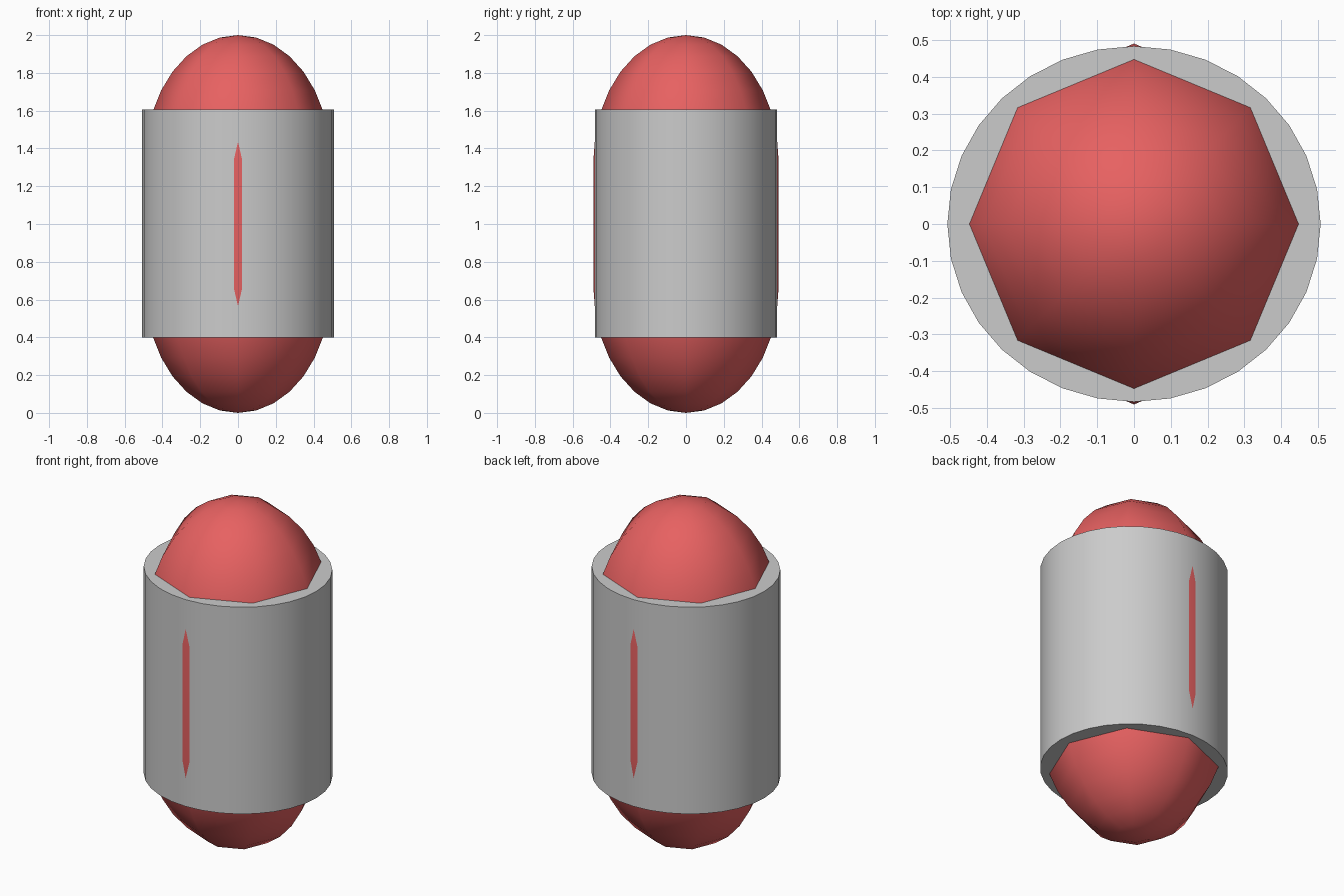
import bpy, bmesh
from math import sin, cos, pi
from mathutils import Matrix

if "Cube" in bpy.data.objects:
    bpy.data.objects.remove(bpy.data.objects["Cube"])

SIDES, RINGS = 8, 8           # low-poly capsule resolution
RADIUS, DOME, HALF = 0.49, 0.66, 0.34


def make_object(name, bm):
    bmesh.ops.recalc_face_normals(bm, faces=bm.faces)
    mesh = bpy.data.meshes.new(name)
    bm.to_mesh(mesh)
    bm.free()
    obj = bpy.data.objects.new(name, mesh)
    bpy.context.collection.objects.link(obj)
    return obj


# Capsule core: elliptical dome profile spun into eight sides
upper = [(RADIUS * cos(i * pi / 2 / RINGS), HALF + DOME * sin(i * pi / 2 / RINGS))
         for i in range(RINGS)] + [(0, HALF + DOME)]
profile = [(r, -z) for r, z in reversed(upper)] + upper
bm = bmesh.new()
verts = [bm.verts.new((r, 0, 1 + z)) for r, z in profile]
edges = [bm.edges.new(pair) for pair in zip(verts, verts[1:])]
bmesh.ops.spin(bm, geom=verts + edges, cent=(0, 0, 0), axis=(0, 0, 1),
               angle=2 * pi, steps=SIDES)
bmesh.ops.remove_doubles(bm, verts=bm.verts, dist=1e-4)
core = make_object("capsule_core", bm)
core.data.shade_smooth()
red = bpy.data.materials.new("red")
red.diffuse_color = (0.8, 0.12, 0.12, 1)
red.use_nodes = True
red.node_tree.nodes["Principled BSDF"].inputs["Base Color"].default_value = red.diffuse_color
core.data.materials.append(red)

# Outer sleeve: slightly oval closed cylinder
bm = bmesh.new()
bmesh.ops.create_cone(bm, cap_ends=True, segments=32, radius1=1, radius2=1, depth=1,
                      matrix=Matrix.Translation((0, 0, 1.003))
                      @ Matrix.Diagonal((0.507, 0.483, 1.208, 1)))
sleeve = make_object("outer_sleeve", bm)
bpy.context.view_layer.objects.active = sleeve
sleeve.select_set(True)
bpy.ops.object.shade_smooth_by_angle()
